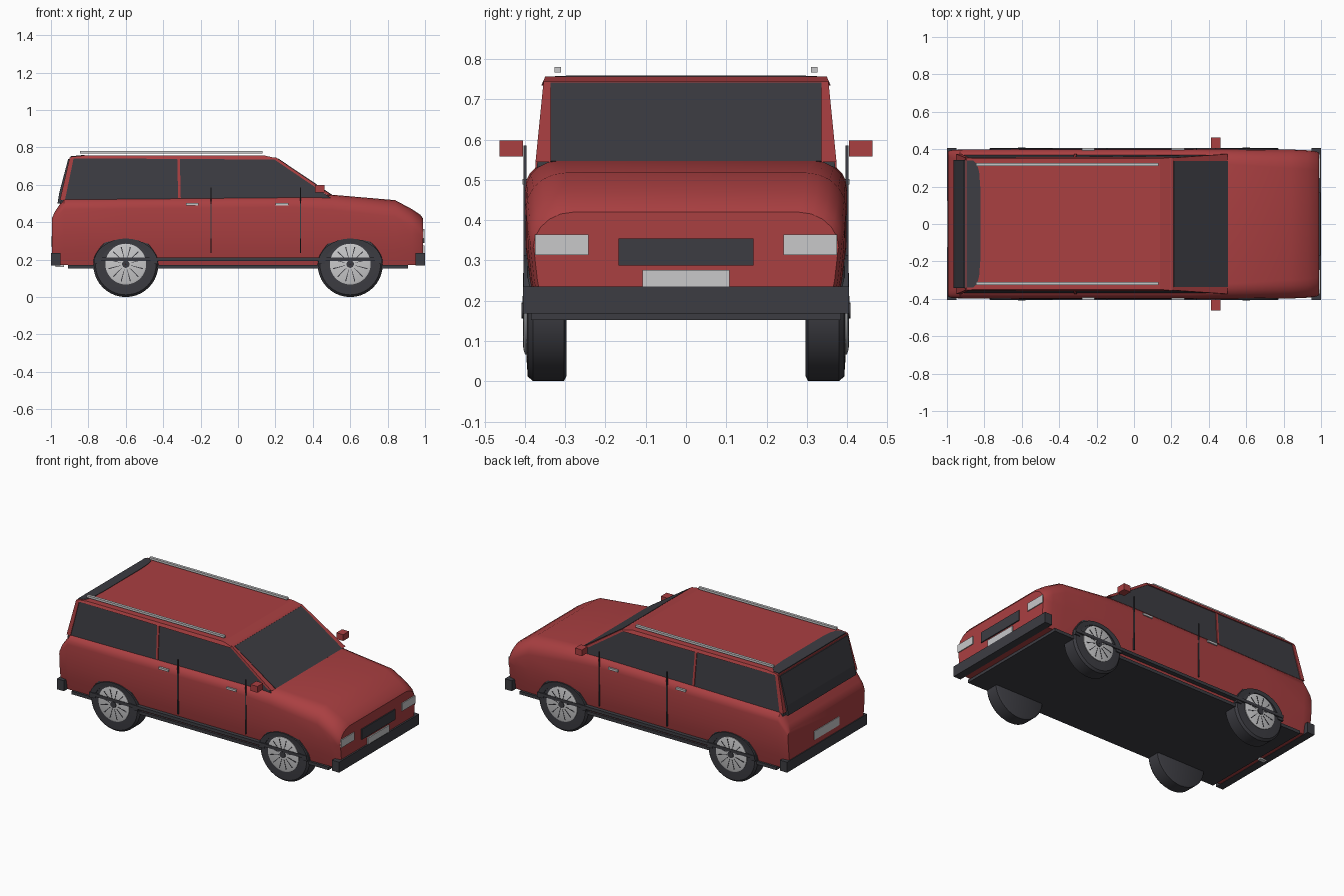
import bpy, bmesh, math
from mathutils import Vector

if "Cube" in bpy.data.objects:
    bpy.data.objects.remove(bpy.data.objects["Cube"])


def material(name, rgb):
    m = bpy.data.materials.new(name)
    m.use_nodes = True
    m.diffuse_color = (*rgb, 1)
    m.node_tree.nodes["Principled BSDF"].inputs["Base Color"].default_value = (*rgb, 1)
    return m


RED = material("red paint", (0.40, 0.05, 0.053))
DARK = material("charcoal", (0.046, 0.046, 0.055))
LIGHT = material("light grey", (0.58, 0.58, 0.59))


def finish(name, bm, mat, smooth=None):
    bmesh.ops.recalc_face_normals(bm, faces=bm.faces)
    me = bpy.data.meshes.new(name)
    bm.to_mesh(me)
    bm.free()
    me.materials.append(mat)
    ob = bpy.data.objects.new(name, me)
    bpy.context.collection.objects.link(ob)
    if smooth:
        bpy.ops.object.select_all(action="DESELECT")
        ob.select_set(True)
        bpy.context.view_layer.objects.active = ob
        bpy.ops.object.shade_smooth_by_angle(angle=math.radians(smooth))
    return ob


def loft(name, rings, mat, closed=False, smooth=None):
    """Bridge rings of points; cap the ends, or join last to first."""
    bm = bmesh.new()
    loops = [[bm.verts.new(p) for p in r] for r in rings]
    n = len(loops[0])
    pairs = list(zip(loops, loops[1:])) + ([(loops[-1], loops[0])] if closed else [])
    for a, b in pairs:
        for i in range(n):
            j = (i + 1) % n
            bm.faces.new((a[i], a[j], b[j], b[i]))
    if not closed:
        bm.faces.new(loops[0])
        bm.faces.new(loops[-1])
    return finish(name, bm, mat, smooth)


def box(name, x, y, z, mat):
    ring = lambda h: [(x[0], y[0], h), (x[1], y[0], h), (x[1], y[1], h), (x[0], y[1], h)]
    return loft(name, [ring(z[0]), ring(z[1])], mat)


def cabin_width(z):
    if z < 0.72:
        return 0.372 - (z - 0.5) * 0.05
    return 0.361 - (z - 0.72) * 0.45


def prism(name, profile, mat, grow=0.0, width=None):
    """Side profile carried across the car, following the cabin width."""
    w = lambda z: width or cabin_width(z) + grow
    return loft(name, [[(x, s * w(z), z) for x, z in profile] for s in (-1, 1)], mat)


# Lower body: cross-sections along the length (x, top height, half width, shoulder)
def section(x, top, w, r):
    drop = min(r, 0.09)
    half = [(w - 0.027, 0.17), (w - 0.011, 0.25), (w - 0.002, 0.33)]
    for i in range(6):
        a = i * math.pi / 10
        half.append((w - r + r * math.cos(a), top - drop + drop * math.sin(a)))
    return [(x, y, z) for y, z in half] + [(x, -y, z) for y, z in reversed(half)]


stations = [(-0.995, 0.42, 0.388, 0.03), (-0.98, 0.455, 0.394, 0.04),
            (-0.93, 0.53, 0.398, 0.06), (-0.6, 0.532, 0.4, 0.06),
            (0.3, 0.54, 0.4, 0.06), (0.5, 0.547, 0.4, 0.08),
            (0.84, 0.518, 0.398, 0.1), (0.93, 0.47, 0.394, 0.1),
            (0.975, 0.44, 0.388, 0.1), (0.99, 0.42, 0.38, 0.1)]
loft("body", [section(*s) for s in stations], RED, smooth=25)
box("underbody", (-0.91, 0.91), (-0.385, 0.385), (0.152, 0.172), DARK)
for name, x in (("front_bumper", (0.95, 1)), ("rear_bumper", (-1, -0.95))):
    box(name, x, (-0.405, 0.405), (0.168, 0.235), DARK)

# Cabin glass, painted roof and pillars
prism("cabin_glass", [(-0.95, 0.5), (-0.892, 0.745), (0.19, 0.745), (0.495, 0.53), (0.495, 0.5)], DARK)
prism("roof", [(-0.9, 0.742), (-0.89, 0.75), (-0.82, 0.757), (0.14, 0.757),
               (0.205, 0.742), (0.19, 0.735)], RED, 0.005)
prism("windscreen_frame", [(0.18, 0.745), (0.205, 0.745), (0.5, 0.545), (0.475, 0.545)], RED, 0.004)
prism("windscreen", [(0.205, 0.738), (0.213, 0.742), (0.503, 0.547), (0.49, 0.535)], DARK, width=0.337)
prism("rear_pillars", [(-0.952, 0.52), (-0.9, 0.745), (-0.878, 0.745), (-0.925, 0.52)], RED, 0.004)
prism("rear_window", [(-0.965, 0.5), (-0.955, 0.56), (-0.908, 0.738), (-0.89, 0.738), (-0.94, 0.5)], DARK, width=0.342)
prism("middle_pillars", [(-0.32, 0.53), (-0.325, 0.745), (-0.311, 0.745), (-0.306, 0.53)], RED, 0.004)

# Dark panel at the rear of the roof, with a rounded leading edge
edge = [(-0.895, 0.34), (-0.86, 0.34), (-0.84, 0.32), (-0.828, 0.28), (-0.822, 0.2)]
outline = edge + [(x, -y) for x, y in reversed(edge)]
loft("roof_rear_panel", [[(x, y, 0.757 + (x + 0.82) * 0.1 + h) for x, y in outline]
                         for h in (-0.006, 0.003)], DARK)


# Parts turned around the wheel axle
def lathe(name, profile, cx, cz, side, mat, steps=40):
    rings = []
    for i in range(steps):
        a = i * math.tau / steps
        rings.append([(cx + r * math.cos(a), side * y, cz + r * math.sin(a)) for r, y in profile])
    return loft(name, rings, mat, closed=True, smooth=30)


R = 0.174
tyre = [(0.004, 0.297), (R - 0.012, 0.297), (R, 0.303), (R, 0.38),
        (R - 0.012, 0.393), (0.12, 0.396), (0.004, 0.396)]
rim = [(0.002, 0.39), (0.109, 0.39), (0.109, 0.4), (0.1, 0.403), (0.002, 0.403)]
hub = [(0.001, 0.39), (0.02, 0.39), (0.02, 0.408), (0.001, 0.408)]


def wheel(label, cx, side):
    lathe(label + "_tyre", tyre, cx, R, side, DARK)
    lathe(label + "_rim", rim, cx, R + 0.002, side, LIGHT)
    lathe(label + "_hub", hub, cx, R + 0.002, side, DARK, 16)
    # Narrow gaps between the spokes
    for k in range(12):
        a = math.tau * (k + 0.5) / 12
        u, v = Vector((math.cos(a), 0, math.sin(a))), Vector((-math.sin(a), 0, math.cos(a)))
        c = Vector((cx, 0, R + 0.002))
        quad = [c + u * r + v * t for r, t in ((0.03, 0.001), (0.095, 0.003), (0.095, -0.003), (0.03, -0.001))]
        loft(label + "_spoke_gap", [[p + Vector((0, side * y, 0)) for p in quad] for y in (0.4, 0.4045)], DARK)
    # Wheel arch trim
    rings = []
    for i in range(17):
        a = math.pi * i / 16
        rings.append([(cx + rx * math.cos(a), side * y, 0.177 + rz * math.sin(a))
                      for rx, rz, y in ((0.135, 0.112, 0.37), (0.135, 0.112, 0.4),
                                        (0.172, 0.136, 0.403), (0.172, 0.136, 0.37))])
    loft(label + "_arch", rings, DARK, smooth=30)


for side, word in ((1, "left"), (-1, "right")):
    ys = lambda a, b: tuple(sorted((side * a, side * b)))
    wheel("front_" + word + "_wheel", 0.6, side)
    wheel("rear_" + word + "_wheel", -0.6, side)
    box(word + "_sill_strip", (-0.77, 0.77), ys(0.37, 0.406), (0.192, 0.212), DARK)
    box(word + "_roof_rail", (-0.845, 0.13), ys(0.31, 0.327), (0.767, 0.781), LIGHT)
    box(word + "_mirror", (0.413, 0.462), ys(0.405, 0.463), (0.558, 0.598), RED)
    for x in (-0.145, 0.335):
        box(word + "_door_gap", (x - 0.003, x + 0.003), ys(0.396, 0.404), (0.235, 0.585), DARK)
    for x in (-0.245, 0.235):
        box(word + "_door_handle", (x - 0.034, x + 0.034), ys(0.385, 0.406), (0.489, 0.502), LIGHT)
    box(word + "_headlight", (0.965, 0.996), ys(0.242, 0.375), (0.314, 0.364), LIGHT)

# Nose and tail details
box("grille", (0.98, 0.997), (-0.168, 0.168), (0.288, 0.354), DARK)
box("front_plate", (0.98, 0.998), (-0.108, 0.108), (0.23, 0.276), LIGHT)
box("rear_plate", (-0.999, -0.98), (-0.125, 0.125), (0.27, 0.325), LIGHT)
box("exhaust", (-0.975, -0.93), (-0.012, 0.012), (0.16, 0.178), LIGHT)
